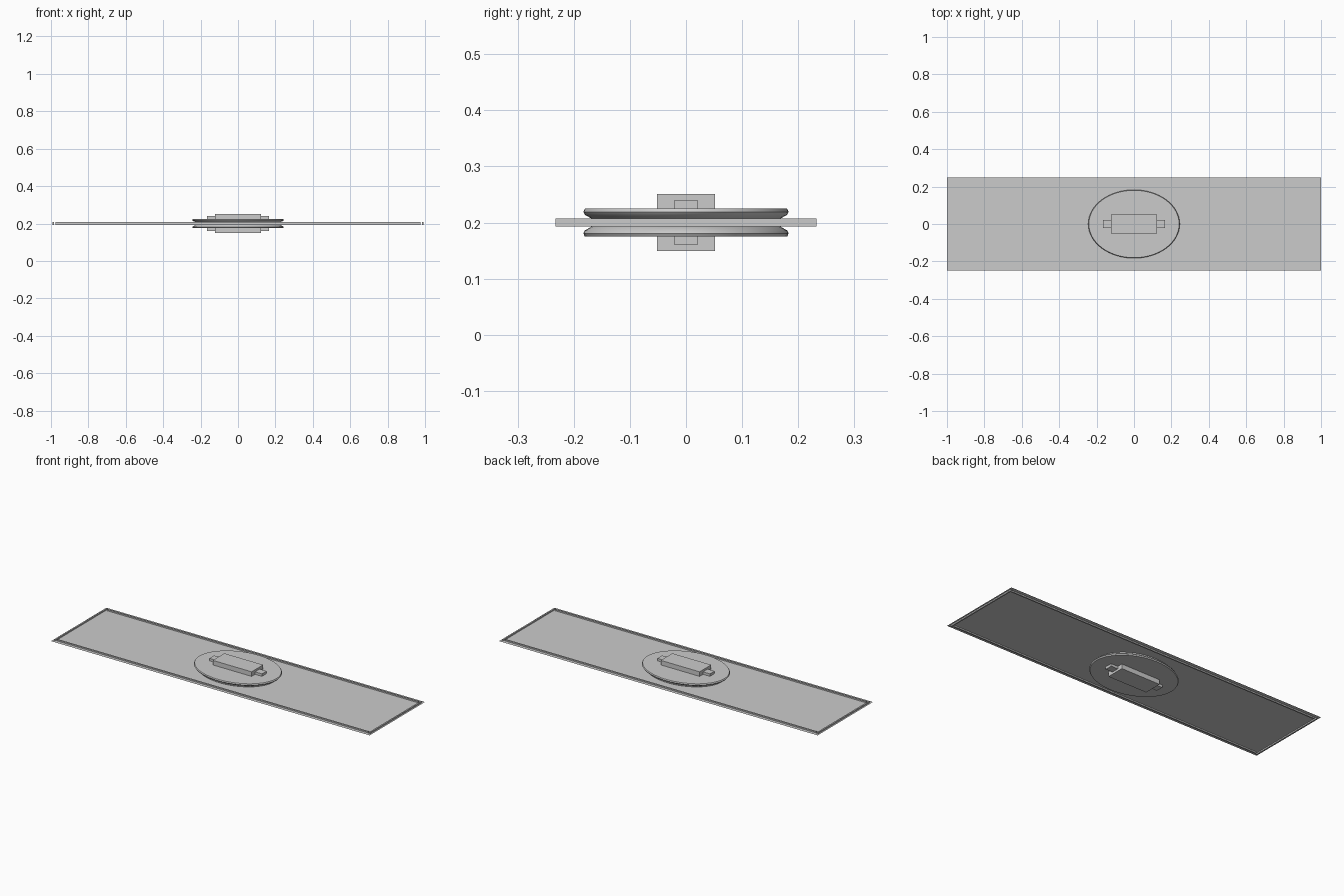
import bpy, bmesh
from mathutils import Matrix, Vector

cube = bpy.data.objects.get("Cube")
if cube:
    bpy.data.objects.remove(cube)

MID = 0.2  # height of the sheet

grey = bpy.data.materials.new("plain_grey")
grey.use_nodes = True
colour = (0.6, 0.6, 0.6, 1)
grey.diffuse_color = colour
grey.node_tree.nodes["Principled BSDF"].inputs["Base Color"].default_value = colour


def finish(name, bm):
    mesh = bpy.data.meshes.new(name)
    bm.to_mesh(mesh)
    bm.free()
    mesh.materials.append(grey)
    obj = bpy.data.objects.new(name, mesh)
    bpy.context.collection.objects.link(obj)
    return obj


def box(name, centre, size):
    bm = bmesh.new()
    bmesh.ops.create_cube(bm, size=1, matrix=Matrix.Translation(centre) @ Matrix.Diagonal((*size, 1)))
    return finish(name, bm)


def oval_disc(name, side):
    # Oval pad that widens away from the sheet
    bm = bmesh.new()
    profile = [(0.91, 0.0), (0.92, 0.007), (0.985, 0.014), (1.0, 0.019), (0.985, 0.025)]
    rings = []
    for scale, height in profile:
        ring = bmesh.ops.create_circle(bm, segments=64, radius=scale)["verts"]
        for v in ring:
            v.co = Vector((v.co.x * 0.245, v.co.y * 0.183, MID + side * height))
        rings.append(ring)
    for low, high in zip(rings, rings[1:]):
        for i in range(len(low)):
            j = (i + 1) % len(low)
            bm.faces.new((low[i], low[j], high[j], high[i]))
    bm.faces.new(rings[0])
    bm.faces.new(rings[-1])
    bmesh.ops.recalc_face_normals(bm, faces=bm.faces[:])
    obj = finish(name, bm)
    bpy.ops.object.select_all(action="DESELECT")
    obj.select_set(True)
    bpy.context.view_layer.objects.active = obj
    bpy.ops.object.shade_smooth_by_angle(angle=0.6)


# Thin flat sheet
bm = bmesh.new()
bmesh.ops.create_grid(bm, x_segments=1, y_segments=1, size=1,
                      matrix=Matrix.Translation((0, 0, MID)) @ Matrix.Diagonal((1, 0.248, 1, 1)))
finish("sheet", bm)

# Raised strips along the four edges
for side, x_name, y_name in ((1, "left", "back"), (-1, "right", "front")):
    box(x_name + "_edge_strip", (side * 0.987, 0, MID), (0.008, 0.466, 0.014))
    box(y_name + "_edge_strip", (0, side * 0.224, MID), (1.95, 0.008, 0.014))

# Oval pads on both faces
oval_disc("upper_oval_pad", 1)
oval_disc("lower_oval_pad", -1)

# Block through the centre with a narrower bar at its ends
box("centre_block", (0, 0, MID), (0.244, 0.104, 0.102))
box("cross_bar", (0, 0, MID), (0.33, 0.042, 0.078))
